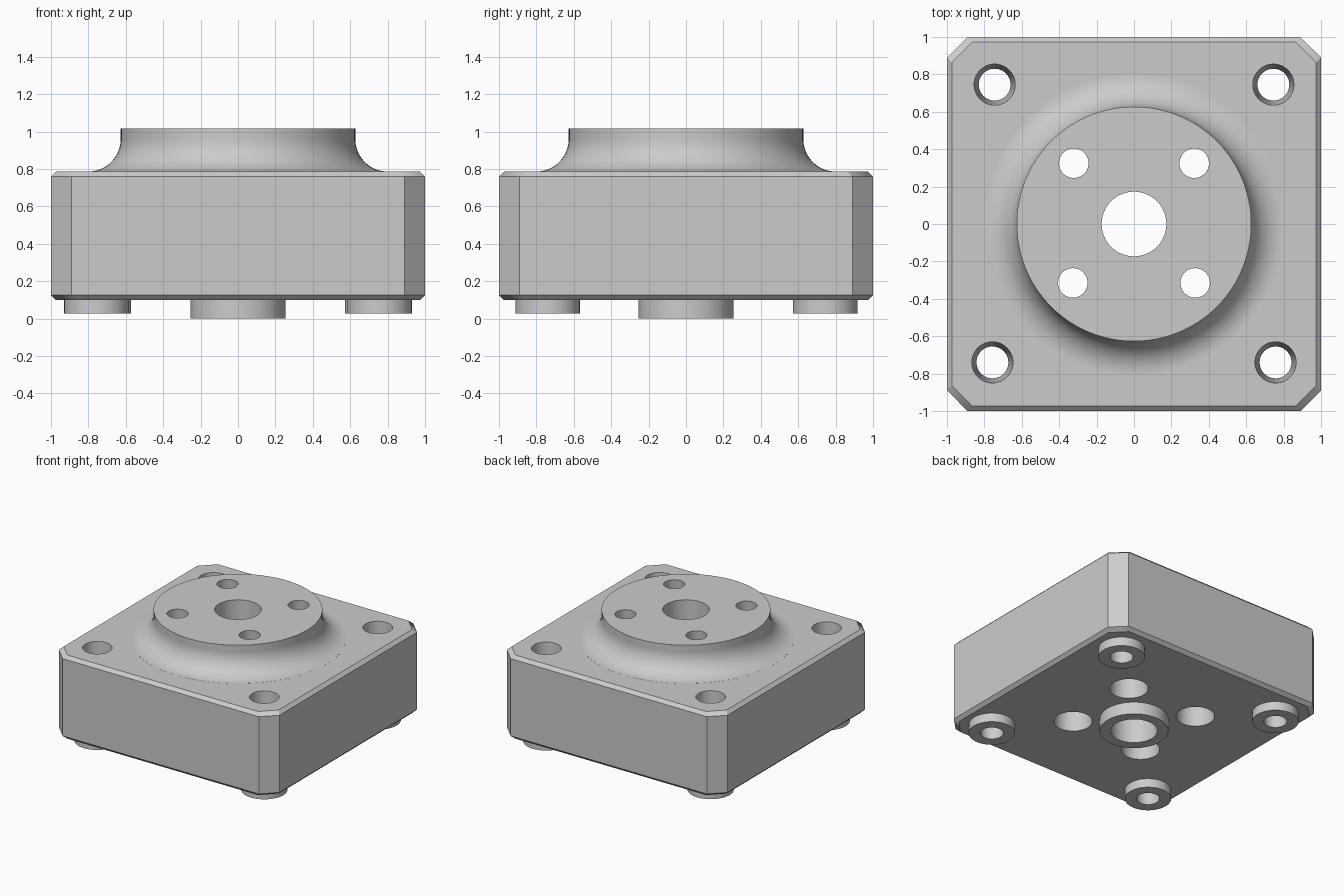
import bpy, bmesh, math

cube = bpy.data.objects.get("Cube")
if cube:
    bpy.data.objects.remove(cube, do_unlink=True)

grey = bpy.data.materials.new("machined grey")
grey.use_nodes = True
colour = (0.6, 0.6, 0.6, 1)
grey.diffuse_color = colour
grey.node_tree.nodes["Principled BSDF"].inputs["Base Color"].default_value = colour


def loft(name, rings):
    """Closed solid skinned through a list of rings, bottom to top."""
    bm = bmesh.new()
    loops = [[bm.verts.new(p) for p in ring] for ring in rings]
    n = len(loops[0])
    for a, b in zip(loops, loops[1:]):
        for i in range(n):
            j = (i + 1) % n
            bm.faces.new((a[i], a[j], b[j], b[i]))
    bm.faces.new(loops[0][::-1])
    bm.faces.new(loops[-1])
    bmesh.ops.recalc_face_normals(bm, faces=bm.faces)
    mesh = bpy.data.meshes.new(name)
    bm.to_mesh(mesh)
    bm.free()
    mesh.materials.append(grey)
    obj = bpy.data.objects.new(name, mesh)
    bpy.context.collection.objects.link(obj)
    return obj


def turned(name, profile, x=0, y=0, sides=64):
    """Round part from (radius, z) pairs."""
    angles = [math.tau * i / sides for i in range(sides)]
    return loft(name, [[(x + r * math.cos(a), y + r * math.sin(a), z) for a in angles]
                       for r, z in profile])


def octagon(half, z, cut=0.11):
    c = half - cut
    return [(half, -c, z), (half, c, z), (c, half, z), (-c, half, z),
            (-half, c, z), (-half, -c, z), (-c, -half, z), (c, -half, z)]


# Square housing with cut corners and bevelled rims
TOP, BOTTOM, BEVEL = 0.785, 0.1, 0.026
housing = loft("flanged_housing", [
    octagon(1 - BEVEL, BOTTOM), octagon(1, BOTTOM + BEVEL),
    octagon(1, TOP - BEVEL), octagon(1 - BEVEL, TOP)])

# Raised hub with a concave fillet at its foot
HUB, FILLET = 0.627, 0.175
profile = [(HUB + FILLET, TOP - 0.2)]
for i in range(17):
    a = math.pi / 2 * i / 16
    profile.append((HUB + FILLET * (1 - math.sin(a)),
                    TOP + 0.0005 + FILLET * (1 - math.cos(a))))
profile.append((HUB, 1.017))
added = [turned("raised_hub", profile, sides=96)]

# Centre boss and corner feet under the housing
added.append(turned("centre_boss", [(0.255, 0), (0.255, 0.3)]))
corners = [(s * x, y) for x, y in ((0.757, -0.74), (0.745, 0.745)) for s in (-1, 1)]
for x, y in corners:
    added.append(turned("corner_foot", [(0.172, 0.027), (0.172, 0.3)], x, y))

# Centre bore, tapered corner holes and tapered hub holes
cutters = [turned("centre_bore", [(0.173, -0.1), (0.173, 1.2)])]
for x, y in corners:
    cutters.append(turned("corner_hole", [(0.081, -0.1), (0.113, 0.88)], x, y, 48))
for x, y in ((0.327, -0.315), (0.322, 0.325)):
    for s in (-1, 1):
        cutters.append(turned("hub_hole", [(0.15, 0), (0.073, 1.1)], s * x, y, 48))

for parts, operation in ((added, 'UNION'), (cutters, 'DIFFERENCE')):
    for part in parts:
        part.hide_render = True
        mod = housing.modifiers.new(part.name, 'BOOLEAN')
        mod.operation = operation
        mod.solver = 'EXACT'
        mod.object = part

# Bake the solid and drop the helpers
graph = bpy.context.evaluated_depsgraph_get()
housing_mesh = bpy.data.meshes.new_from_object(housing.evaluated_get(graph))
housing.modifiers.clear()
housing.data = housing_mesh
for part in added + cutters:
    bpy.data.objects.remove(part, do_unlink=True)
housing_mesh.materials.clear()
housing_mesh.materials.append(grey)
for face in housing_mesh.polygons:
    face.material_index = 0

# Smooth the round walls, keep the edges crisp
bpy.ops.object.select_all(action='DESELECT')
housing.select_set(True)
bpy.context.view_layer.objects.active = housing
bpy.ops.object.shade_smooth_by_angle(angle=math.radians(30))
weighted = housing.modifiers.new("even_shading", 'WEIGHTED_NORMAL')
weighted.keep_sharp = True
